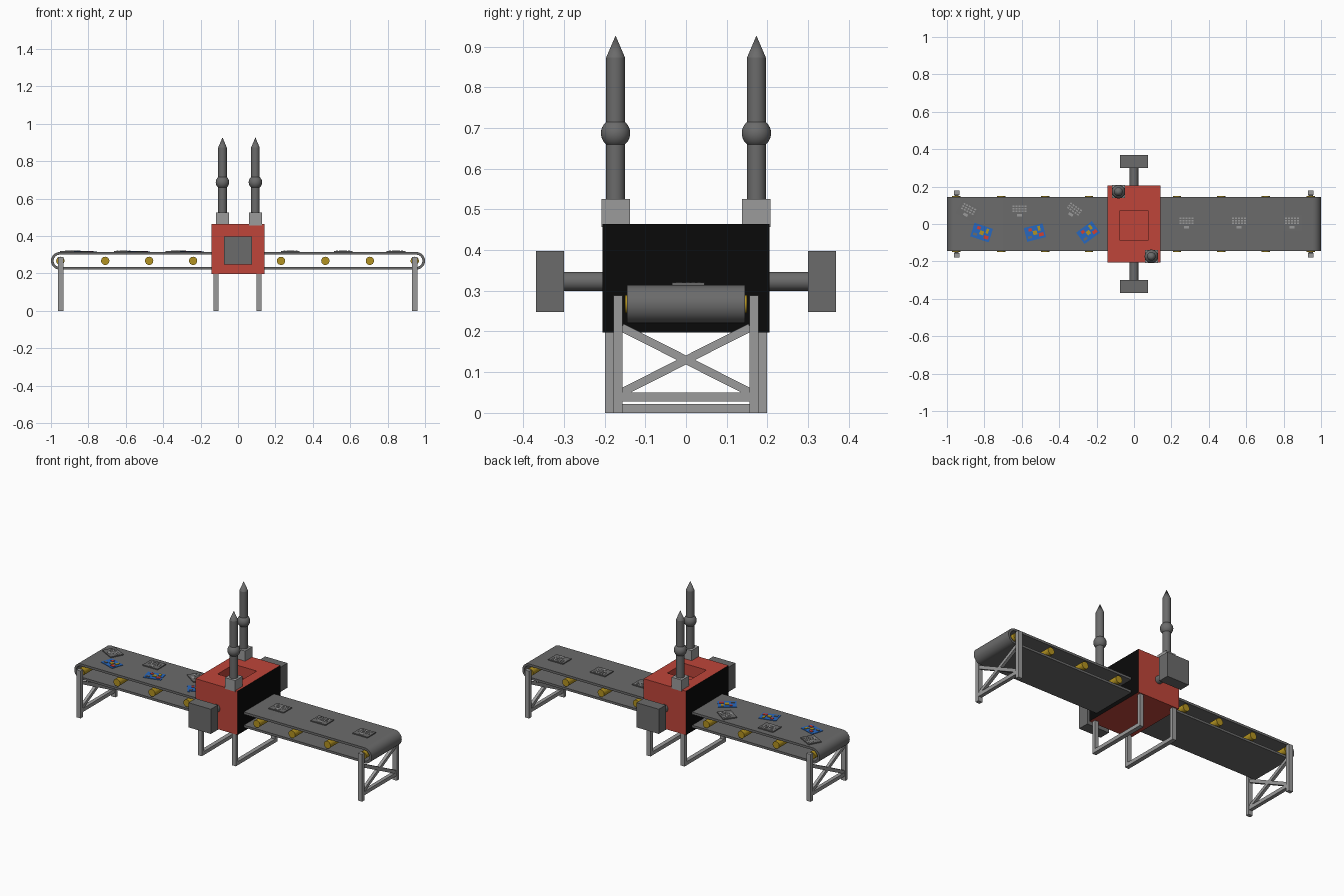
import bpy, bmesh, math
from mathutils import Matrix, Vector

if "Cube" in bpy.data.objects:
    bpy.data.objects.remove(bpy.data.objects["Cube"])


def mat(name, r, g, b):
    m = bpy.data.materials.new(name)
    m.diffuse_color = (r, g, b, 1)
    m.use_nodes = True
    m.node_tree.nodes["Principled BSDF"].inputs["Base Color"].default_value = m.diffuse_color
    return m


RED = mat("machine red", 0.52, 0.06, 0.042)
BLACK = mat("black", 0.003, 0.003, 0.003)
DARK = mat("dark grey", 0.147, 0.147, 0.147)
LIGHT = mat("light grey", 0.33, 0.33, 0.33)
YELLOW = mat("roller yellow", 0.45, 0.29, 0.015)
BLUE = mat("board blue", 0.021, 0.14, 0.52)
CHIP = mat("chip red", 0.65, 0.05, 0.03)


def finish(name, bm, mats, smooth=False):
    bmesh.ops.recalc_face_normals(bm, faces=bm.faces)
    me = bpy.data.meshes.new(name)
    bm.to_mesh(me)
    bm.free()
    for m in mats:
        me.materials.append(m)
    ob = bpy.data.objects.new(name, me)
    bpy.context.collection.objects.link(ob)
    if smooth:
        bpy.ops.object.select_all(action='DESELECT')
        ob.select_set(True)
        bpy.context.view_layer.objects.active = ob
        bpy.ops.object.shade_smooth_by_angle(angle=math.radians(35))
    return ob


def add_box(bm, lo, hi, M=Matrix(), index=0):
    lo, hi = Vector(lo), Vector(hi)
    geo = bmesh.ops.create_cube(bm, size=1, matrix=M @ Matrix.Translation((lo + hi) / 2)
                                @ Matrix.Diagonal((*(hi - lo), 1)))
    for f in {f for v in geo['verts'] for f in v.link_faces}:
        f.material_index = index


def box(name, lo, hi, m):
    bm = bmesh.new()
    add_box(bm, lo, hi)
    return finish(name, bm, [m])


def add_cyl(bm, p, q, r1, r2=None):
    p, q = Vector(p), Vector(q)
    rot = (q - p).to_track_quat('Z', 'Y').to_matrix().to_4x4()
    bmesh.ops.create_cone(bm, cap_ends=True, segments=32, radius1=r1,
                          radius2=r1 if r2 is None else r2, depth=(q - p).length,
                          matrix=Matrix.Translation((p + q) / 2) @ rot)


def cyl(name, p, q, r, m):
    bm = bmesh.new()
    add_cyl(bm, p, q, r)
    return finish(name, bm, [m], True)


# Conveyor belt: hollow stadium loop
ZC, W = 0.267, 0.145


def stadium(r):
    pts = []
    for s in (1, -1):
        for i in range(17):
            a = math.pi * (i / 16 - 0.5)
            pts.append((s * (0.953 + r * math.cos(a)), ZC + s * r * math.sin(a)))
    return pts


bm = bmesh.new()
rings = [[bm.verts.new((x, y, z)) for x, z in stadium(r)]
         for r, y in ((0.047, -W), (0.047, W), (0.033, W), (0.033, -W))]
for k in range(4):
    a, b = rings[k], rings[(k + 1) % 4]
    for i in range(len(a)):
        j = (i + 1) % len(a)
        bm.faces.new((a[i], a[j], b[j], b[i]))
finish("conveyor_belt", bm, [DARK], True)

# Rollers inside the belt
for i, x in enumerate((-0.95, -0.71, -0.475, -0.24, 0.23, 0.467, 0.705, 0.945)):
    cyl(f"roller_{i + 1}", (x, -0.15, ZC), (x, 0.15, ZC), 0.022, YELLOW)

# End frames: posts, crossbar and X brace
for side, x in (("left", -0.948), ("right", 0.945)):
    bm = bmesh.new()
    for s in (-1, 1):
        y = s * 0.167
        add_box(bm, (x - 0.014, y - 0.011, 0), (x + 0.014, y + 0.011, 0.288))
        p, q = Vector((x, -0.158, ZC and 0.13 - s * 0.08)), Vector((x, 0.158, 0.13 + s * 0.08))
        d = q - p
        M = Matrix.Translation((p + q) / 2) @ Matrix.Rotation(math.atan2(d.z, d.y), 4, 'X')
        add_box(bm, (-0.009, -d.length / 2, -0.01), (0.009, d.length / 2, 0.01), M)
    add_box(bm, (x - 0.011, -0.157, 0.028), (x + 0.011, 0.157, 0.05))
    finish(f"{side}_end_frame", bm, [LIGHT])

# U shaped legs below the machine
for side, x in (("left", -0.117), ("right", 0.112)):
    bm = bmesh.new()
    for s in (-1, 1):
        add_box(bm, (x - 0.013, s * 0.188 - 0.011, 0), (x + 0.013, s * 0.188 + 0.011, 0.2))
    add_box(bm, (x - 0.013, -0.177, 0), (x + 0.013, 0.177, 0.022))
    finish(f"{side}_machine_leg", bm, [LIGHT])

# Machine housing with recessed top hatch and black tunnel ends
bm = bmesh.new()
add_box(bm, (-0.143, -0.205, 0.197), (0.141, 0.205, 0.464))
bm.normal_update()
for f in bm.faces:
    f.material_index = 1 if abs(f.normal.x) > 0.9 else 0
top = max(bm.faces, key=lambda f: f.calc_center_median().z)
bmesh.ops.inset_individual(bm, faces=[top], thickness=0.03)
for v in top.verts:
    v.co.x = math.copysign(0.077, v.co.x)
    v.co.y = -0.008 + math.copysign(0.078, v.co.y)
hatch = bmesh.ops.extrude_discrete_faces(bm, faces=[top])['faces'][0]
for v in hatch.verts:
    v.co.z -= 0.07
finish("machine_housing", bm, [RED, BLACK])

# Side arms with end blocks
for side, s in (("front", -1), ("back", 1)):
    cyl(f"{side}_arm", (0, s * 0.2, 0.323), (0, s * 0.305, 0.323), 0.023, DARK)
    ys = sorted((s * 0.3, s * 0.368))
    box(f"{side}_block", (-0.075, ys[0], 0.248), (0.075, ys[1], 0.398), DARK)

# Chimneys: square base, pipe, ball and pointed tip
for side, x, y in (("back", -0.083, 0.173), ("front", 0.093, -0.173)):
    box(f"{side}_chimney_base", (x - 0.034, y - 0.035, 0.457),
        (x + 0.034, y + 0.035, 0.525), LIGHT)
    bm = bmesh.new()
    add_cyl(bm, (x, y, 0.52), (x, y, 0.873), 0.023)
    add_cyl(bm, (x, y, 0.873), (x, y, 0.927), 0.023, 0)
    bmesh.ops.create_uvsphere(bm, u_segments=32, v_segments=16, radius=0.036,
                              matrix=Matrix.Translation((x, y, 0.687)))
    finish(f"{side}_chimney", bm, [DARK], True)

# Keyboard plates: keys in rows and a touch pad
ZT = 0.313
for i, (x, y, a) in enumerate(((-0.89, 0.07, -28), (-0.612, 0.07, 0), (-0.325, 0.07, -35),
                               (0.28, 0.006, 0), (0.562, 0.006, 0), (0.845, 0.006, 0))):
    M = Matrix.Translation((x, y, ZT)) @ Matrix.Rotation(math.radians(a), 4, 'Z')
    bm = bmesh.new()
    add_box(bm, (-0.05, -0.04, -0.002), (0.05, 0.04, 0.007), M)
    for c in range(5):
        for r in range(3):
            kx, ky = -0.032 + c * 0.016, -0.002 + r * 0.014
            add_box(bm, (kx - 0.005, ky - 0.004, 0.006), (kx + 0.005, ky + 0.004, 0.0085), M, 1)
    add_box(bm, (-0.013, -0.03, 0.006), (0.013, -0.016, 0.0085), M, 1)
    finish(f"keyboard_plate_{i + 1}", bm, [DARK, LIGHT])

# Blue circuit boards with chips
for i, (x, a) in enumerate(((-0.815, -18), (-0.53, 14), (-0.245, 36))):
    M = Matrix.Translation((x, -0.046, ZT)) @ Matrix.Rotation(math.radians(a), 4, 'Z')
    bm = bmesh.new()
    add_box(bm, (-0.052, -0.038, -0.002), (0.052, 0.038, 0.004), M)
    add_box(bm, (0.018, -0.026, 0.003), (0.044, -0.008, 0.007), M, 1)
    add_box(bm, (-0.03, 0.012, 0.003), (-0.012, 0.028, 0.007), M, 1)
    add_box(bm, (-0.01, -0.012, 0.003), (0.012, 0.01, 0.007), M, 2)
    add_box(bm, (0.02, 0.004, 0.003), (0.034, 0.03, 0.007), M, 2)
    add_box(bm, (-0.042, -0.025, 0.003), (-0.02, -0.012, 0.007), M, 3)
    finish(f"circuit_board_{i + 1}", bm, [BLUE, CHIP, YELLOW, DARK])
